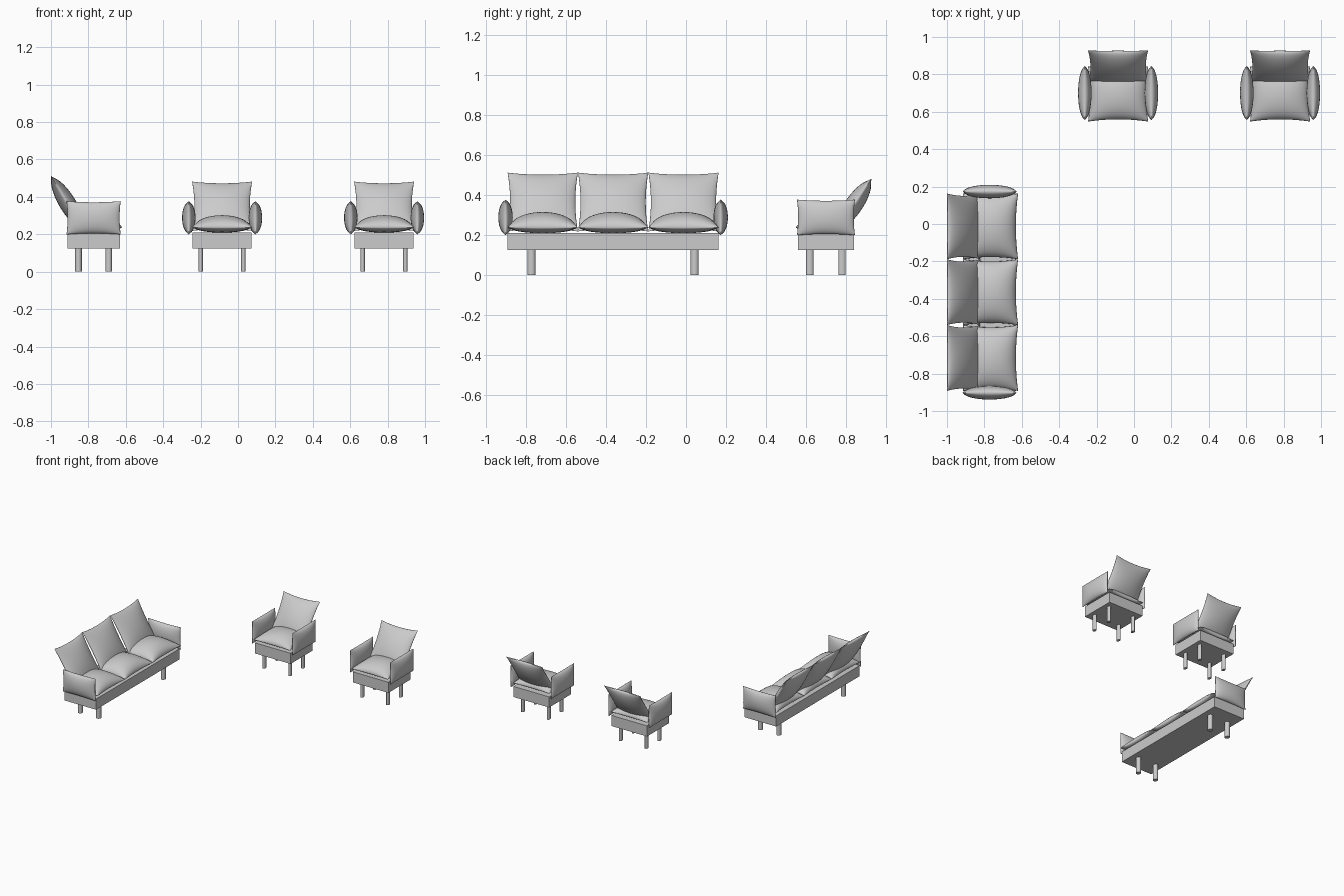
import bpy, bmesh, math
from mathutils import Matrix, Vector

if "Cube" in bpy.data.objects:
    bpy.data.objects.remove(bpy.data.objects["Cube"])


def add_object(name, bm, matrix, angle=50):
    bmesh.ops.recalc_face_normals(bm, faces=bm.faces)
    bm.transform(matrix)
    mesh = bpy.data.meshes.new(name)
    bm.to_mesh(mesh)
    bm.free()
    ob = bpy.data.objects.new(name, mesh)
    bpy.context.collection.objects.link(ob)
    mesh.shade_smooth()
    mesh.set_sharp_from_angle(angle=math.radians(angle))


def pillow(name, w, h, top, bottom, matrix, pinch=0.012, power=0.5, n=22):
    """Stuffed cushion in the local XY plane: pointed corners, edges drawn in."""
    bm = bmesh.new()
    s = [math.sin(math.pi / 2 * (2 * i / n - 1)) for i in range(n + 1)]
    for side in (top, -bottom):
        grid = []
        for u in s:
            row = []
            for v in s:
                x = u * (w / 2 - pinch * (1 - v * v))
                y = v * (h / 2 - pinch * (1 - u * u))
                puff = max(0, (1 - u * u) * (1 - v * v)) ** power
                row.append(bm.verts.new((x, y, side * puff)))
            grid.append(row)
        for i in range(n):
            for j in range(n):
                bm.faces.new((grid[i][j], grid[i + 1][j],
                              grid[i + 1][j + 1], grid[i][j + 1]))
    bmesh.ops.remove_doubles(bm, verts=bm.verts, dist=1e-5)
    add_object(name, bm, matrix, 80)


def box(name, size, centre, place):
    bm = bmesh.new()
    bmesh.ops.create_cube(bm, size=1)
    add_object(name, bm, place @ Matrix.Translation(centre) @ Matrix.Diagonal((*size, 1)))


def leg(name, rx, ry, height, x, y, place):
    bm = bmesh.new()
    bmesh.ops.create_cone(bm, cap_ends=True, segments=24, radius1=1, radius2=1, depth=1)
    add_object(name, bm, place @ Matrix.Translation((x, y, height / 2))
               @ Matrix.Diagonal((rx, ry, height, 1)))


def seating(name, place, base_w, seats, seat_w, leg_x, leg_rx, arm_x, seat_top, back_top):
    # Plinth and legs
    box(name + "_base", (base_w, 0.28, 0.085), (0, 0, 0.1675), place)
    for sx in (-1, 1):
        for sy in (-1, 1):
            leg(name + "_leg", leg_rx, 0.018, 0.126, sx * leg_x, sy * 0.081, place)
        # Upright arm cushions
        pillow(name + "_arm_cushion", 0.29, 0.178, 0.036, 0.036,
               place @ Matrix.Translation((sx * arm_x, 0, 0.288))
               @ Matrix.Rotation(math.pi / 2, 4, 'Z') @ Matrix.Rotation(math.pi / 2, 4, 'X'),
               pinch=0.006)
    # Leaning back cushion runs from low in the seat to its top edge
    low, high = Vector((0, 0.05, 0.218)), Vector((0, 0.228, back_top))
    d = high - low
    lean = math.atan2(d.z, d.y)
    for i in range(seats):
        x = (i - (seats - 1) / 2) * seat_w
        pillow(name + "_seat_cushion", seat_w, 0.295, seat_top - 0.237, 0.028,
               place @ Matrix.Translation((x, -0.005, 0.237)))
        mid = (low + high) / 2
        pillow(name + "_back_cushion", seat_w, d.length, 0.045, 0.045,
               place @ Matrix.Translation((x, mid.y, mid.z)) @ Matrix.Rotation(lean, 4, 'X'),
               pinch=0.013, power=0.6)


# Two armchairs facing the front
for cx in (-0.085, 0.781):
    seating("armchair", Matrix.Translation((cx, 0.70, 0)), 0.315, 1, 0.322,
            0.114, 0.012, 0.178, 0.302, 0.482)

# Three-seat sofa turned to face +x
seating("sofa", Matrix.Translation((-0.772, -0.3645, 0)) @ Matrix.Rotation(math.pi / 2, 4, 'Z'),
        1.055, 3, 0.352, 0.408, 0.02, 0.538, 0.315, 0.512)
